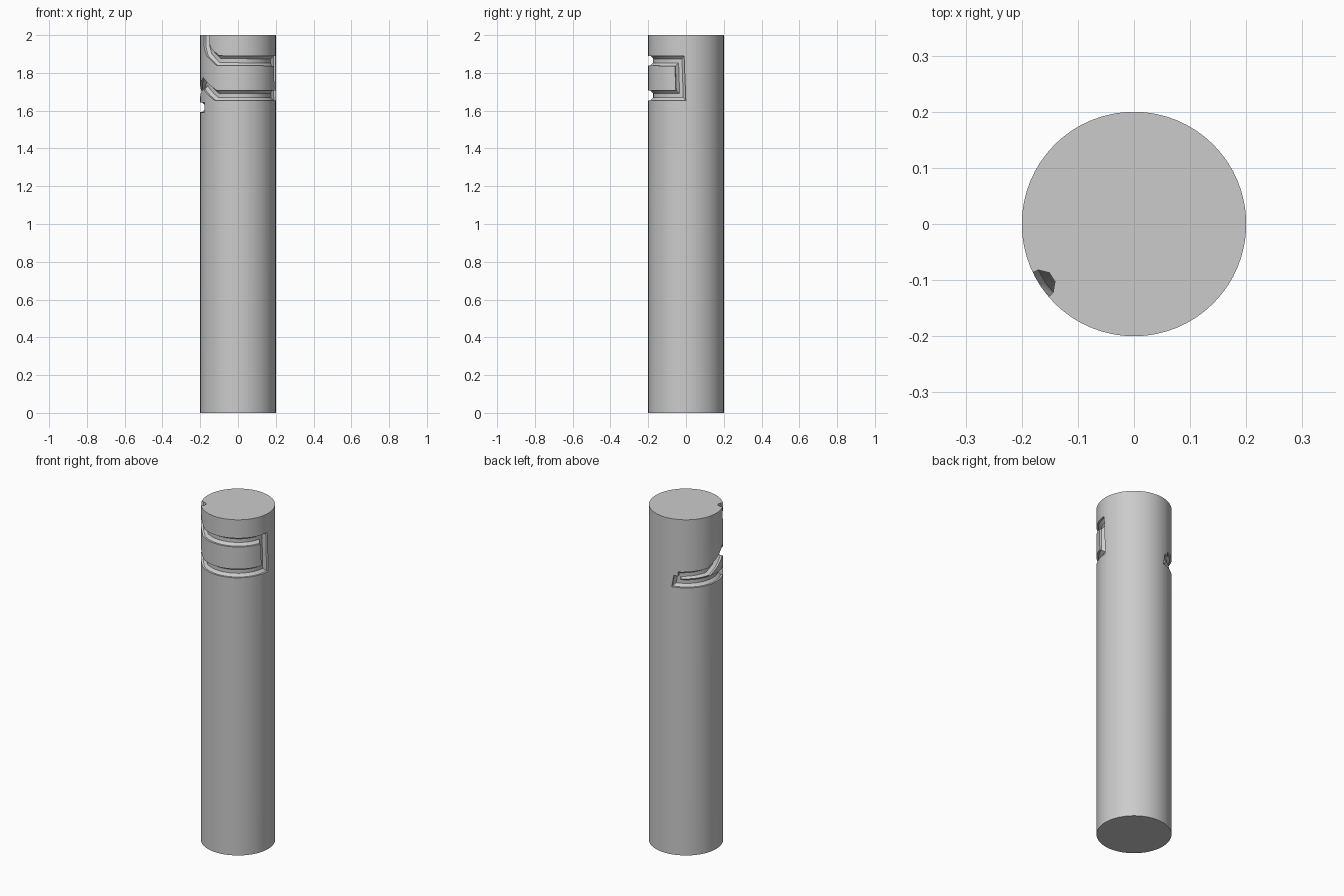
import bpy, bmesh
from math import radians, cos, sin, pi
from mathutils import Vector

if "Cube" in bpy.data.objects:
    bpy.data.objects.remove(bpy.data.objects["Cube"])

R, H, GROOVE = 0.2, 2.0, 0.028


def sweep_cutter(name, path):
    """Octagonal tube swept along (angle, z) points wrapped on the shaft surface."""
    flat = []
    for (a0, z0), (a1, z1) in zip(path, path[1:]):
        n = max(1, round(abs(a1 - a0) / 9))
        flat += [Vector((R * radians(a0 + (a1 - a0) * i / n), z0 + (z1 - z0) * i / n)) for i in range(n)]
    flat.append(Vector((R * radians(path[-1][0]), path[-1][1])))
    bm = bmesh.new()
    rings = []
    for i, p in enumerate(flat):
        d_in = (p - flat[max(i - 1, 0)]).normalized() if i else (flat[1] - p).normalized()
        d_out = (flat[i + 1] - p).normalized() if i < len(flat) - 1 else d_in
        tan = (d_in + d_out).normalized()
        miter = 1 / max(tan.dot(d_in), 0.6)
        side = Vector((-tan.y, tan.x))
        ring = []
        for k in range(8):
            t = 2 * pi * (k + 0.5) / 8
            q = p + side * (GROOVE * cos(t) * miter)
            r = R + GROOVE * sin(t)
            ring.append(bm.verts.new((r * cos(q.x / R), r * sin(q.x / R), q.y)))
        rings.append(ring)
    for a, b in zip(rings, rings[1:]):
        for k in range(8):
            bm.faces.new((a[k], a[(k + 1) % 8], b[(k + 1) % 8], b[k]))
    bm.faces.new(rings[0])
    bm.faces.new(rings[-1])
    bmesh.ops.recalc_face_normals(bm, faces=bm.faces)
    me = bpy.data.meshes.new(name)
    bm.to_mesh(me)
    bm.free()
    ob = bpy.data.objects.new(name, me)
    bpy.context.collection.objects.link(ob)
    ob.hide_render = True
    return ob


# Shaft
bpy.ops.mesh.primitive_cylinder_add(vertices=64, radius=R, depth=H, location=(0, 0, H / 2))
shaft = bpy.context.object
shaft.name = "shaft"

# Guide slot: entry from the top, U-turn on the right, climb, then drop on the left
entry = sweep_cutter("slot_cutter", [
    (213, 2.05), (213, 1.95), (219, 1.91), (238, 1.865), (350, 1.863),
    (352, 1.68), (234, 1.68), (203, 1.745), (162, 1.668), (113, 1.66)])
# Return leg of the slot on the left
back_leg = sweep_cutter("return_cutter", [(113, 1.66), (111, 1.62), (208, 1.617)])

for cutter in (entry, back_leg):
    mod = shaft.modifiers.new("cut", 'BOOLEAN')
    mod.operation = 'DIFFERENCE'
    mod.solver = 'EXACT'
    mod.object = cutter
    bpy.context.view_layer.objects.active = shaft
    bpy.ops.object.modifier_apply(modifier=mod.name)
    bpy.data.objects.remove(cutter)

bpy.ops.object.select_all(action='DESELECT')
shaft.select_set(True)
bpy.ops.object.shade_smooth_by_angle(angle=radians(30))
